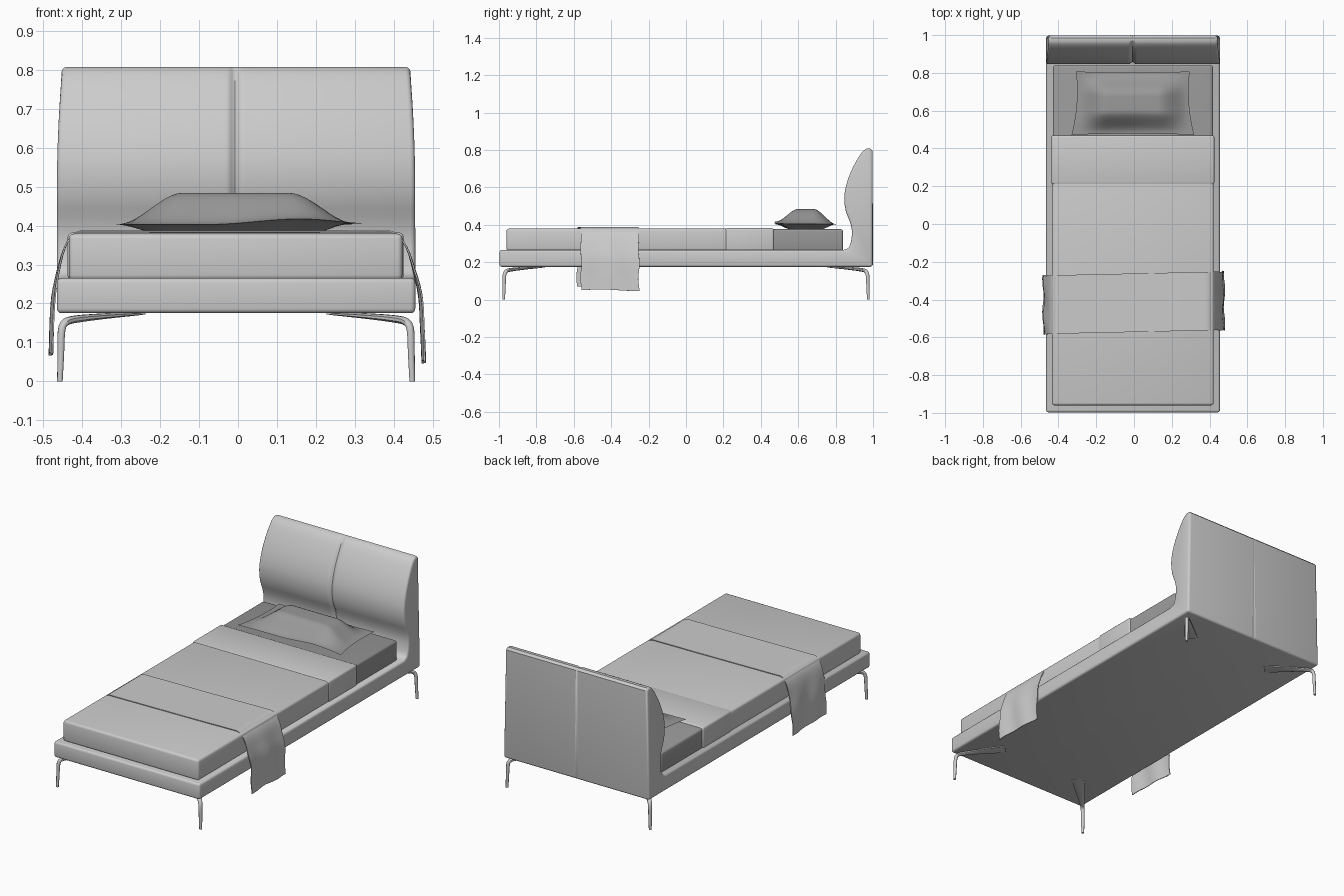
import bpy, bmesh, math
from mathutils import Vector

if "Cube" in bpy.data.objects:
    bpy.data.objects.remove(bpy.data.objects["Cube"])

CX = -0.005  # bed centre line


def material(name, value):
    m = bpy.data.materials.new(name)
    m.use_nodes = True
    colour = (value, value, value, 1)
    m.diffuse_color = colour
    m.node_tree.nodes["Principled BSDF"].inputs["Base Color"].default_value = colour
    return m


light = material("light grey fabric", 0.6)
dark = material("dark grey linen", 0.32)


def finish(name, bm, mat, bevel=0, thickness=0, angle=40):
    bmesh.ops.recalc_face_normals(bm, faces=bm.faces)
    mesh = bpy.data.meshes.new(name)
    bm.to_mesh(mesh)
    bm.free()
    mesh.materials.append(mat)
    ob = bpy.data.objects.new(name, mesh)
    bpy.context.collection.objects.link(ob)
    bpy.ops.object.select_all(action="DESELECT")
    ob.select_set(True)
    bpy.context.view_layer.objects.active = ob
    if bevel:
        mod = ob.modifiers.new("Round", "BEVEL")
        mod.width, mod.segments = bevel, 3
        mod.limit_method, mod.angle_limit = "ANGLE", math.radians(60)
        mod.use_clamp_overlap = False
        bpy.ops.object.modifier_apply(modifier=mod.name)
    if thickness:
        mod = ob.modifiers.new("Cloth", "SOLIDIFY")
        mod.thickness, mod.offset = thickness, 0
        bpy.ops.object.modifier_apply(modifier=mod.name)
    bpy.ops.object.shade_smooth_by_angle(angle=math.radians(angle))
    return ob


def spline(points, steps):
    """Smooth curve passing through all points."""
    p = [Vector(q) for q in points]
    p = [2 * p[0] - p[1]] + p + [2 * p[-1] - p[-2]]
    out = []
    for a, b, c, d in zip(p, p[1:], p[2:], p[3:]):
        for i in range(steps):
            t = i / steps
            out.append((2 * b + (c - a) * t + (2 * a - 5 * b + 4 * c - d) * t * t
                        + (3 * b - a - 3 * c + d) * t ** 3) / 2)
    return out + [p[-2]]


def loft(rows, closed):
    """Skin rows of points; closed rows also get end caps."""
    bm = bmesh.new()
    vs = [[bm.verts.new(c) for c in row] for row in rows]
    n = len(vs[0])
    for r, s in zip(vs, vs[1:]):
        for i in range(n if closed else n - 1):
            j = (i + 1) % n
            bm.faces.new((r[i], r[j], s[j], s[i]))
    if closed:
        bm.faces.new(vs[0])
        bm.faces.new(vs[-1])
    return bm


def rounded_box(name, lo, hi, mat, bevel):
    bm = bmesh.new()
    bmesh.ops.create_cube(bm, size=1)
    for v in bm.verts:
        v.co = [h if c > 0 else l for c, l, h in zip(v.co, lo, hi)]
    return finish(name, bm, mat, bevel)


def smooth(t):
    t = max(0, min(1, t))
    return t * t * (3 - 2 * t)


# Frame and curved headboard: one side profile (y, z) run across the width
front_curve = spline([(.845, .266), (.872, .28), (.884, .32), (.887, .37), (.875, .42),
                      (.855, .47), (.846, .54), (.856, .61), (.88, .68), (.91, .74),
                      (.94, .787), (.965, .807)], 2)
profile = [Vector((-.997, .175)), Vector((-.997, .265))] + front_curve
profile += [Vector((.985, .807)), Vector((.997, .795)), Vector((.997, .175))]
seam = -.008
stations = [CX - .46] + [seam + i * .005 for i in range(-6, 7)] + [CX + .46]
rows = []
for x in stations:
    row = []
    for y, z in profile:
        taper = 1 - .028 * (max(0, z - .48) / .32) ** 2
        if z > .3 and y < .96:      # soft tuck down the front
            y += .012 * math.exp(-((x - seam) / .011) ** 2)
        elif y > .99 and abs(x - seam) < .002:   # back seam
            y -= .003
        row.append((CX + (x - CX) * taper, y, z))
    rows.append(row)
finish("bed_frame_with_headboard", loft(rows, True), light, bevel=.012)

# Mattress, blanket and folded cuff
rounded_box("mattress", (-.430, -.955, .255), (.418, .84, .376), dark, .012)
rounded_box("blanket", (-.434, -.96, .26), (.422, .465, .379), light, .013)
rounded_box("blanket_cuff", (-.437, .21, .26), (.425, .47, .382), light, .011)

# Throw draped over both sides
drape = spline([(-.48, .07), (-.478, .14), (-.474, .21), (-.462, .28), (-.444, .345),
                (-.415, .382), (-.36, .385), (-.15, .385), (0, .385), (.15, .385), (.34, .386),
                (.40, .382), (.432, .345), (.452, .285), (.468, .22), (.473, .14),
                (.477, .05)], 3)
rows = []
for i in range(17):
    t = i / 16
    row = []
    for x, z in drape:
        fall = smooth((.385 - z) / .2)
        y = -.572 + .31 * t + .022 * x + .004 * math.sin(z * 40) * fall
        ripple = .004 * math.sin(t * 11 + z * 9) * fall
        row.append((x + ripple, y, z + .004 * math.sin(t * 5) * fall))
    rows.append(row)
finish("throw_blanket", loft(rows, False), light, thickness=.004, angle=60)

# Pillow: plump centre with a thin flange all round
bm = bmesh.new()
N, M = 40, 28
for side in (1, -1):
    grid = []
    for i in range(N + 1):
        u = 2 * i / N - 1
        col = []
        for j in range(M + 1):
            v = 2 * j / M - 1
            pull = 1 - .05 * (1 - v * v)
            x = -.006 + (.313 - .012 * v) * u * pull
            y = .64 + .168 * v * (1 - .04 * (1 - u * u))
            rim = .403 + .014 * smooth(1 - abs(u - .5) / .7) * (1 - v) / 2
            if side > 0:
                puff = smooth((1 - abs(u)) / .55) * smooth((1 - abs(v)) / .75)
                z = rim + (.484 - rim) * puff
            else:
                z = rim + (.377 - rim) * smooth((1 - abs(u)) / .4) * smooth((1 - abs(v)) / .5)
            col.append(bm.verts.new((x, y, z)))
        grid.append(col)
    for a, b in zip(grid, grid[1:]):
        for j in range(M):
            bm.faces.new((a[j], a[j + 1], b[j + 1], b[j]))
bmesh.ops.remove_doubles(bm, verts=bm.verts, dist=1e-5)
finish("pillow", bm, dark, angle=60)

# Legs: slim post bending into a flaring arm toward the middle
# path values: distance inward, height, half width, half thickness
leg_path = spline([(0, 0, .007, .007), (.003, .07, .009, .008), (.006, .13, .010, .009),
                   (.02, .152, .011, .009), (.06, .160, .014, .009), (.15, .167, .024, .007),
                   (.275, .174, .036, .004)], 3)
for sx, side in ((-1, "right"), (1, "left")):
    for sy, end in ((-1, "front"), (1, "back")):
        inward = Vector((-sx, -sy, 0)).normalized()
        across = Vector((sy, -sx, 0)).normalized()
        foot = Vector((CX + sx * .452, sy * .975, 0))
        rows = []
        for k, p in enumerate(leg_path):
            a = leg_path[max(0, k - 1)]
            b = leg_path[min(len(leg_path) - 1, k + 1)]
            along = Vector((b[0] - a[0], b[1] - a[1])).normalized()
            normal = inward * -along[1] + Vector((0, 0, along[0]))
            if k == 0:
                normal = -inward
            centre = foot + inward * p[0] + Vector((0, 0, p[1]))
            ring = []
            for q in range(8):
                ang = math.tau * (q + .5) / 8
                ring.append(centre + across * p[2] * math.cos(ang) * 1.08
                            + normal * p[3] * math.sin(ang) * 1.08)
            rows.append(ring)
        finish(f"{end}_{side}_leg", loft(rows, True), light, angle=50)
